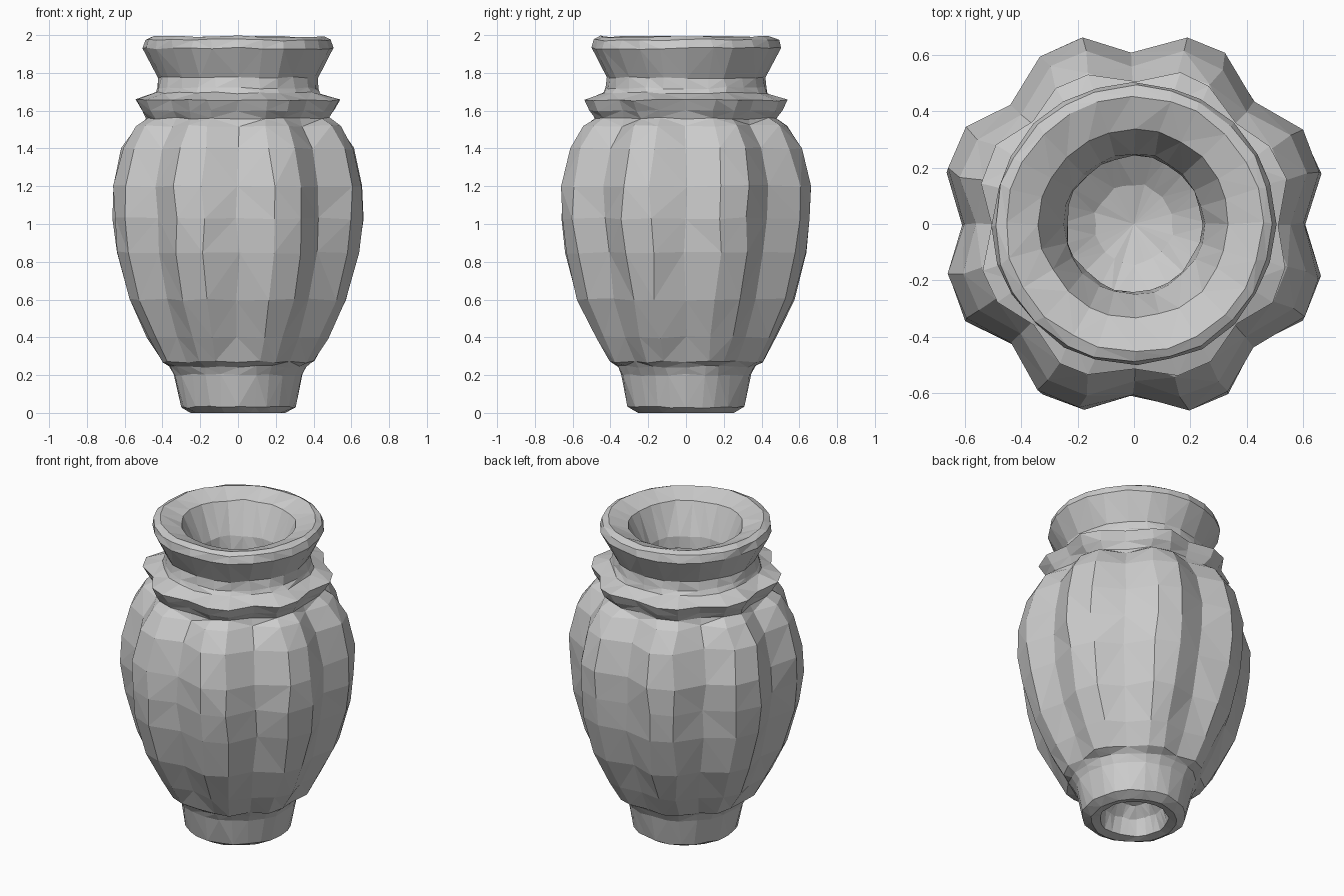
import bpy, bmesh, math, random

if "Cube" in bpy.data.objects:
    bpy.data.objects.remove(bpy.data.objects["Cube"])

random.seed(4)

# three columns per flute: one in the groove, two on the lobe edges (8 flutes)
COLUMNS = [(0, False), (16, True), (29, True)]
FLUTES = 8

# profile rings: (z, lobe radius, groove radius), grouped by part of the vessel
recess = [(0.17, 0.11, 0.11), (0.11, 0.17, 0.17)]
foot = [(0.01, 0.20, 0.20), (0.0, 0.25, 0.25), (0.03, 0.305, 0.305), (0.2, 0.345, 0.34)]
body = [(0.245, 0.37, 0.36), (0.27, 0.42, 0.39), (0.4, 0.495, 0.45), (0.6, 0.595, 0.53),
        (0.85, 0.665, 0.59), (1.03, 0.685, 0.605), (1.2, 0.685, 0.605), (1.4, 0.635, 0.56),
        (1.52, 0.56, 0.48)]
collar = [(1.56, 0.50, 0.465), (1.60, 0.53, 0.485), (1.655, 0.56, 0.51), (1.695, 0.445, 0.435)]
lip = [(1.72, 0.43, 0.43), (1.775, 0.42, 0.42), (1.93, 0.50, 0.50),
       (1.975, 0.49, 0.49), (1.992, 0.455, 0.455)]
inside = [(1.95, 0.335, 0.335), (1.76, 0.25, 0.25), (1.66, 0.24, 0.24), (1.5, 0.36, 0.36),
          (1.1, 0.5, 0.5), (0.7, 0.44, 0.44), (0.4, 0.28, 0.28), (0.3, 0.14, 0.14)]


def add_ring(bm, z, lobe, groove, jitter):
    ring = []
    for k in range(FLUTES):
        for deg, on_lobe in COLUMNS:
            a = math.radians(k * 360 / FLUTES + deg + random.uniform(-1.2, 1.2))
            r = (lobe if on_lobe else groove) + random.uniform(-jitter, jitter)
            dz = random.uniform(-jitter, jitter) if z > 0.02 else 0
            ring.append(bm.verts.new((r * math.cos(a), r * math.sin(a), min(z + dz, 2.0))))
    return ring


def cap(bm, ring, z):
    tip = bm.verts.new((0, 0, z))
    for i in range(len(ring)):
        bm.faces.new((tip, ring[i], ring[(i + 1) % len(ring)]))


# hand-cut fluted vessel, outer wall, lip and hollow in one skin
bm = bmesh.new()
rings = [add_ring(bm, z, p, g, 0.006) for z, p, g in recess + foot + body + collar + lip + inside]
for low, high in zip(rings, rings[1:]):
    n = len(low)
    for i in range(n):
        j = (i + 1) % n
        bm.faces.new((low[i], low[j], high[j], high[i]))

# recessed underside and cavity floor
cap(bm, rings[0], 0.19)
cap(bm, rings[-1], 0.27)

# faceted triangles
bmesh.ops.triangulate(bm, faces=bm.faces[:])
bmesh.ops.recalc_face_normals(bm, faces=bm.faces[:])
mesh = bpy.data.meshes.new("fluted_vase")
bm.to_mesh(mesh)
bm.free()
vase = bpy.data.objects.new("fluted_vase", mesh)
bpy.context.collection.objects.link(vase)
